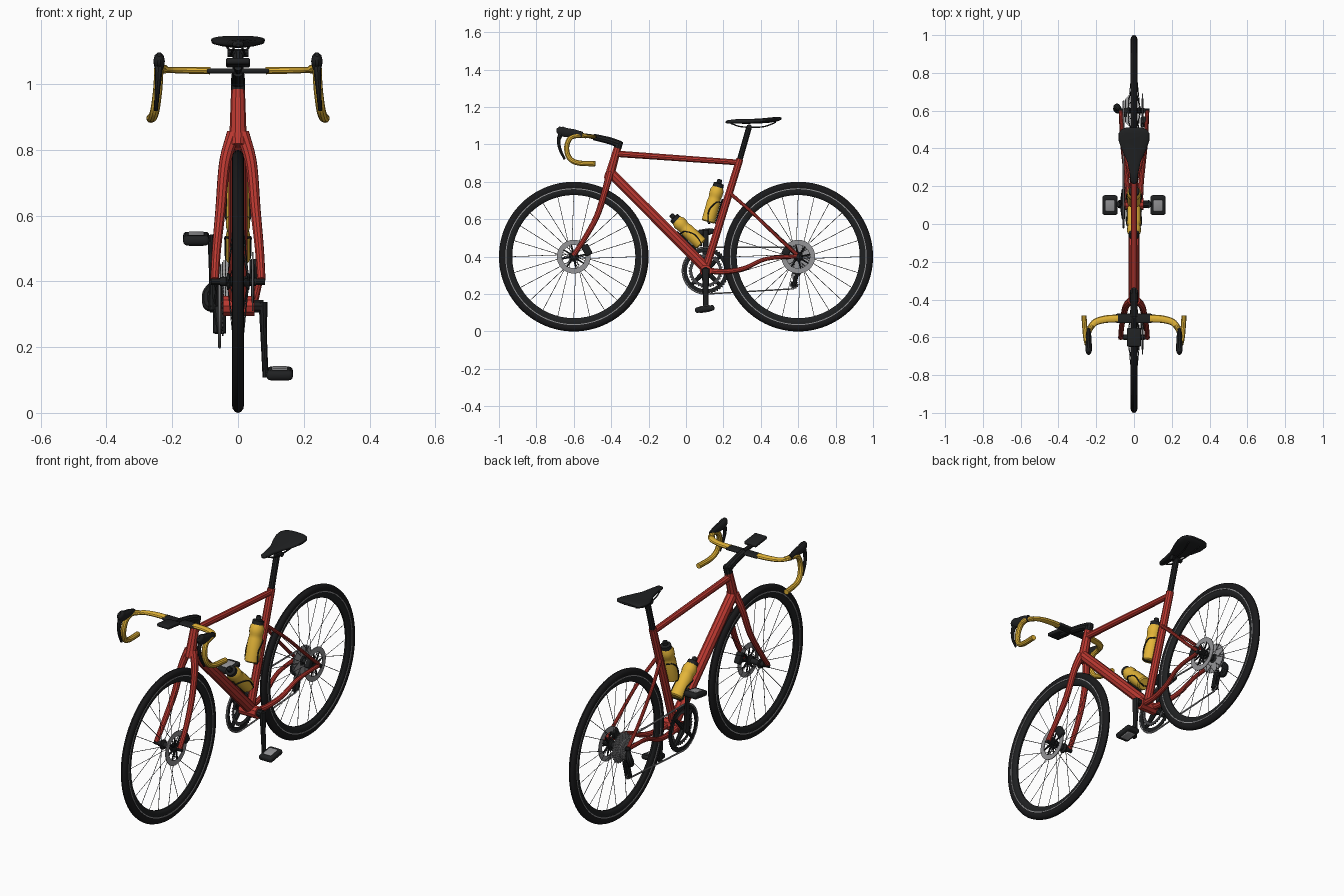
import bpy, bmesh, math
from mathutils import Vector, Matrix

if "Cube" in bpy.data.objects:
    bpy.data.objects.remove(bpy.data.objects["Cube"])

def mat(name, *rgb):
    m = bpy.data.materials.new(name)
    m.diffuse_color = (*rgb, 1)
    m.use_nodes = True
    m.node_tree.nodes["Principled BSDF"].inputs["Base Color"].default_value = m.diffuse_color
    return m

RED, YELLOW = mat("red_paint", .5, .04, .03), mat("yellow", .77, .46, .04)
BLACK, RUBBER = mat("black", .014, .015, .016), mat("rubber", .01, .01, .011)
STEEL, DARK = mat("steel", .3, .3, .31), mat("dark_metal", .06, .06, .065)

def add(name, mesh, m):
    ob = bpy.data.objects.new(name, mesh)
    bpy.context.collection.objects.link(ob)
    mesh.materials.clear()
    mesh.materials.append(m)
    return ob

def from_bm(name, bm, m):
    bmesh.ops.recalc_face_normals(bm, faces=bm.faces)
    me = bpy.data.meshes.new(name)
    bm.to_mesh(me)
    bm.free()
    return add(name, me, m)

def smooth_path(pts, n=6):
    P = [Vector(p) for p in pts]
    P = [2 * P[0] - P[1]] + P + [2 * P[-1] - P[-2]]
    out = []
    for a, b, c, d in zip(P, P[1:], P[2:], P[3:]):
        for i in range(n):
            t = i / n
            out.append(.5 * (2*b + (c-a)*t + (2*a-5*b+4*c-d)*t*t + (3*b-a-3*c+d)*t**3))
    return out + [P[-2]]

def tubes(name, paths, m, res=3, curved=True):
    """Sweep round tubes along paths of (x, y, z, radius)."""
    cu = bpy.data.curves.new(name, 'CURVE')
    cu.dimensions, cu.bevel_depth, cu.bevel_resolution, cu.use_fill_caps = '3D', 1, res, True
    for path in paths:
        pts = smooth_path(path) if curved and len(path) > 2 else path
        sp = cu.splines.new('POLY')
        sp.points.add(len(pts) - 1)
        for p, q in zip(sp.points, pts):
            p.co, p.radius = (q[0], q[1], q[2], 1), q[3]
    tmp = bpy.data.objects.new("tmp", cu)
    bpy.context.collection.objects.link(tmp)
    dg = bpy.context.evaluated_depsgraph_get()
    me = bpy.data.meshes.new_from_object(tmp.evaluated_get(dg))
    bpy.data.objects.remove(tmp)
    return add(name, me, m)

def squash(ob, axis, centre, f):
    for v in ob.data.vertices:
        v.co[axis] = centre + (v.co[axis] - centre) * f

def lathe(name, profile, y, z, m, steps=72):
    """Revolve a closed (radius, x) profile about a wheel axle."""
    bm = bmesh.new()
    vs = [bm.verts.new((x, y, z + r)) for r, x in profile]
    es = [bm.edges.new((a, b)) for a, b in zip(vs, vs[1:] + vs[:1])]
    bmesh.ops.spin(bm, geom=vs + es, cent=(0, y, z), axis=(1, 0, 0),
                   angle=2 * math.pi, steps=steps, use_merge=True)
    bmesh.ops.remove_doubles(bm, verts=bm.verts, dist=1e-5)
    return from_bm(name, bm, m)

def ring(name, x, y, z, r, hole, thick, m, teeth=0):
    """Flat ring facing x, with optional teeth."""
    n = teeth * 4 or 64
    bm = bmesh.new()
    loops = []
    for k, dx in ((0, -1), (0, 1), (1, 1), (1, -1)):
        rr = [hole if k else r - (.006 if teeth and i % 4 > 1 else 0) for i in range(n)]
        loops.append([bm.verts.new((x + dx * thick / 2, y + q * math.cos(2*math.pi*i/n),
                                    z + q * math.sin(2*math.pi*i/n))) for i, q in enumerate(rr)])
    for A, B in zip(loops, loops[1:] + loops[:1]):
        for i in range(n):
            j = (i + 1) % n
            bm.faces.new((A[i], A[j], B[j], B[i]))
    return from_bm(name, bm, m)

def box(name, loc, size, m, bevel=.005, tilt=0):
    bm = bmesh.new()
    bmesh.ops.create_cube(bm, size=1, matrix=Matrix.Translation(loc) @ Matrix.Rotation(tilt, 4, 'X')
                          @ Matrix.Diagonal((*size, 1)))
    bmesh.ops.bevel(bm, geom=bm.edges[:], offset=bevel, segments=3, affect='EDGES', profile=.5)
    return from_bm(name, bm, m)

def polar(y, z, r, a):
    return y + r * math.cos(a), z + r * math.sin(a)

# Wheels
AZ = .40
for tag, wy in (("front", -.6), ("rear", .6)):
    lathe(tag + "_tyre", [(.362, -.013), (.375, -.0185), (.388, -.016), (.397, -.009), (.4, 0), (.397, .009),
          (.388, .016), (.375, .0185), (.362, .013)], wy, AZ, RUBBER, 96)
    lathe(tag + "_rim", [(.364, -.013), (.35, -.014), (.337, -.011), (.329, -.004), (.329, .004),
          (.337, .011), (.35, .014), (.364, .013)], wy, AZ, BLACK, 96)
    for s in (-1, 1):
        ring(tag + "_rim_line", s * .0145, wy, AZ, .366, .361, .004, STEEL)
    lathe(tag + "_hub", [(.0, -.055), (.014, -.055), (.014, -.036), (.026, -.034), (.026, -.028), (.015, -.022),
          (.015, .022), (.026, .028), (.026, .034), (.014, .036), (.014, .055), (.0, .055)], wy, AZ, BLACK, 32)
    tubes(tag + "_axle", [[(-.082, wy, AZ, .011), (.082, wy, AZ, .011)]], BLACK)
    spokes = []
    for i in range(24):
        a, s = 2 * math.pi * i / 24, (-1) ** i
        lean = .5 if i // 2 % 2 else -.5
        spokes.append([(s * .031, *polar(wy, AZ, .024, a + lean), .0015), (0, *polar(wy, AZ, .333, a), .0015)])
    tubes(tag + "_spokes", spokes, DARK, 0)
    # Disc brake
    ring(tag + "_rotor", .045, wy, AZ, .09, .062, .004, STEEL)
    tubes(tag + "_rotor_arms", [[(.045, *polar(wy, AZ, .01, i * math.pi / 4), .006),
          (.045, *polar(wy, AZ, .066, i * math.pi / 4 + .2), .004)] for i in range(8)], BLACK, 1)
    cy = wy + (.07 if wy < 0 else -.06)
    box(tag + "_caliper", (.05, cy, .435), (.03, .04, .06), BLACK, .008, .5 if wy < 0 else -.5)

# Frame
BB = (.105, .325)
tubes("head_tube", [[(0, -.412, .82, .027), (0, -.365, .985, .021)]], RED)
tubes("top_tube", [[(0, -.372, .95, .018), (0, .285, .903, .016)]], RED)
tubes("down_tube", [[(0, -.40, .845, .028), (0, .10, .345, .03)]], RED)
tubes("seat_tube", [[(0, .105, .335, .022), (0, .288, .922, .02)]], RED)
tubes("bottom_bracket_shell", [[(-.05, *BB, .032), (.05, *BB, .032)]], RED)
tubes("seat_stays", [[(s * .014, .24, .735, .010), (s * .045, .36, .63, .009), (s * .063, .5, .495, .009),
      (s * .07, .595, .41, .010)] for s in (-1, 1)], RED)
tubes("chain_stays", [[(s * .03, .11, .325, .018), (s * .036, .205, .32, .015), (s * .048, .31, .337, .013),
      (s * .062, .43, .388, .011), (s * .07, .595, .402, .011)] for s in (-1, 1)], RED)
tubes("fork_crown", [[(0, -.405, .845, .028), (0, -.416, .812, .026)]], RED)
tubes("fork_legs", [[(s * .014, -.405, .85, .021), (s * .040, -.43, .76, .018), (s * .053, -.475, .62, .016),
      (s * .065, -.54, .50, .014), (s * .071, -.603, .405, .013)] for s in (-1, 1)], RED)

# Seat post and saddle
tubes("seat_post", [[(0, .285, .91, .016), (0, .338, 1.095, .016)]], BLACK)
tubes("seat_clamp", [[(-.032, .338, 1.095, .013), (.032, .338, 1.095, .013)]], BLACK)
tubes("saddle_rails", [[(s * .012, .24, 1.112, .004), (s * .02, .30, 1.094, .004), (s * .022, .41, 1.094, .004),
      (s * .035, .48, 1.118, .004)] for s in (-1, 1)], BLACK, 1)
bm = bmesh.new()
rows = []
for y, w, top, d in ((.212, .006, 1.122, .008), (.222, .017, 1.13, .018), (.27, .023, 1.135, .024),
                     (.33, .036, 1.136, .026), (.39, .064, 1.138, .026), (.44, .081, 1.143, .028),
                     (.48, .082, 1.147, .026), (.5, .068, 1.147, .02), (.51, .045, 1.144, .01)):
    rows.append([bm.verts.new((w * math.copysign(abs(math.cos(a)) ** .8, math.cos(a)), y,
                 top - d / 2 + d / 2 * math.copysign(abs(math.sin(a)) ** .8, math.sin(a))))
                 for a in [2 * math.pi * i / 24 for i in range(24)]])
for A, B in zip(rows, rows[1:]):
    for i in range(24):
        bm.faces.new((A[i], A[(i + 1) % 24], B[(i + 1) % 24], B[i]))
bm.faces.new(rows[0])
bm.faces.new(rows[-1])
from_bm("saddle", bm, BLACK)

# Stem, handlebar, brake levers and display
tubes("headset_spacer", [[(0, -.366, .98, .022), (0, -.355, 1.018, .021)]], BLACK)
tubes("stem", [[(0, -.35, .998, .021), (0, -.41, 1.02, .02), (0, -.495, 1.04, .018)]], BLACK)
box("handlebar_centre", (0, -.5, 1.04), (.19, .05, .014), BLACK, .006)
box("display", (0, -.6, 1.065), (.074, .1, .02), BLACK, .008, -.12)
tubes("display_mount", [[(0, -.5, 1.042, .012), (0, -.58, 1.053, .012)]], BLACK)
for tag, s in (("right", -1), ("left", 1)):
    top = tubes(tag + "_bar_top", [[(s * .085, -.5, 1.04, .021), (s * .15, -.504, 1.042, .02),
                (s * .205, -.52, 1.044, .018), (s * .235, -.555, 1.046, .016)]], YELLOW)
    squash(top, 2, 1.042, .55)
    tubes(tag + "_bar_drop", [[(s * .222, -.535, 1.045, .013), (s * .24, -.575, 1.048, .014),
          (s * .241, -.618, 1.035, .014), (s * .244, -.638, .985, .014), (s * .251, -.625, .93, .014),
          (s * .258, -.58, .902, .014), (s * .265, -.485, .896, .014)]], YELLOW)
    hood = tubes(tag + "_brake_hood", [[(s * .24, -.555, 1.05, .017), (s * .24, -.6, 1.06, .022),
                 (s * .24, -.645, 1.064, .026), (s * .24, -.672, 1.076, .025), (s * .24, -.684, 1.09, .01)]], BLACK)
    squash(hood, 0, s * .24, .65)
    lever = tubes(tag + "_brake_lever", [[(s * .24, -.668, 1.06, .014), (s * .242, -.681, 1.02, .010),
                  (s * .246, -.672, .97, .008), (s * .25, -.648, .92, .006)]], BLACK, 2)

# Bottles and cages
for tag, a, b in (("seat_tube", (0, .118, .585), (0, .174, .785)), ("down_tube", (0, .083, .467), (0, -.06, .604))):
    a, b = Vector(a), Vector(b)
    d = (b - a).normalized()
    L = (b - a).length
    along = lambda spec: [(*(a + d * t), r) for t, r in spec]
    tubes(tag + "_bottle", [along([(0, .031), (.006, .037), (L * .55, .037), (L * .6, .034), (L * .68, .034),
          (L * .73, .037), (L - .03, .037), (L - .012, .028)])], YELLOW, 5, False)
    tubes(tag + "_bottle_cap", [along([(L - .014, .029), (L + .006, .028), (L + .01, .014),
          (L + .026, .013), (L + .03, .009)])], BLACK, 4, False)
    back = d.cross(Vector((1, 0, 0)))
    back *= 1 if back.y * (1 if tag == "seat_tube" else -1) > 0 else -1
    X = Vector((1, 0, 0))
    rods = []
    for s in (-1, 1):
        rods.append([(*(a + d * t + back * k + X * s * w), .0035) for t, k, w in
                     ((.12, .038, .012), (.11, .012, .037), (.06, -.012, .037), (.0, .0, .034), (-.004, .01, .0))])
    rods.append([(*(a + d * t + back * .042), .006) for t in (.0, .14)])
    tubes(tag + "_bottle_cage", rods, BLACK, 1)

# Cranks, chainrings and pedals
ring("big_chainring", -.056, *BB, .126, .1, .005, BLACK, 48)
ring("small_chainring", -.046, *BB, .092, .072, .004, DARK, 34)
tubes("crank_spider", [[(-.06, *BB, .016), (-.056, *polar(*BB, .108, math.pi / 4 + i * math.pi / 2), .009)]
                       for i in range(4)], BLACK, 2)
tubes("crank_axle", [[(-.085, *BB, .02), (.078, *BB, .02)]], BLACK)
for tag, s, e in (("right", -1, 1), ("left", 1, -1)):
    pz = BB[1] + e * .205
    arm = tubes(tag + "_crank_arm", [[(s * .074, BB[0], BB[1] - e * .012, .022), (s * .078, BB[0], BB[1] + e * .1, .016),
                (s * .086, BB[0], pz + e * .012, .015)]], BLACK)
    squash(arm, 0, s * .08, .65)
    tubes(tag + "_pedal_axle", [[(s * .08, BB[0], pz, .007), (s * .13, BB[0], pz, .007)]], STEEL)
    box(tag + "_pedal", (s * .127, BB[0] - .005, pz), (.08, .105, .03), BLACK, .012, .15)
    box(tag + "_pedal_plate", (s * .127, BB[0] - .005, pz), (.048, .06, .037), STEEL, .004, .15)

# Cassette, chain and rear derailleur
for i in range(9):
    ring("cassette_cog_%d" % (i + 1), -.03 - i * .0042, .6, AZ, .082 - i * .0058, .02, .0025, STEEL, 34 - 2 * i)
cx = -.056
chain = [(cx, *polar(*BB, .125, math.pi * (.5 + i / 16)), .0045) for i in range(17)]
chain += [(cx, .575, .228, .0045), (cx, .597, .245, .0045), (cx, .575, .275, .0045), (cx, .57, .31, .0045),
          (cx, .605, .345, .0045)]
chain += [(cx, *polar(.6, AZ, .05, math.pi * (-.45 + i / 12)), .0045) for i in range(12)] + [chain[0]]
tubes("chain", [chain], STEEL, 1, False)
for nm, y, z in (("upper", .595, .318), ("lower", .578, .25)):
    ring(nm + "_jockey_wheel", cx, y, z, .024, .006, .006, BLACK, 11)
tubes("derailleur_cage", [[(cx + k, .598, .325, .011), (cx + k, .576, .243, .011)] for k in (-.009, .009)], BLACK, 2)
tubes("derailleur_body", [[(-.075, .605, .39, .012), (-.09, .62, .365, .018), (-.09, .605, .33, .018),
      (-.07, .597, .32, .014)]], BLACK)

# Smooth shading with sharp edges kept
for ob in bpy.context.collection.objects:
    ob.select_set(True)
    bpy.context.view_layer.objects.active = ob
bpy.ops.object.shade_smooth_by_angle(angle=math.radians(35))
